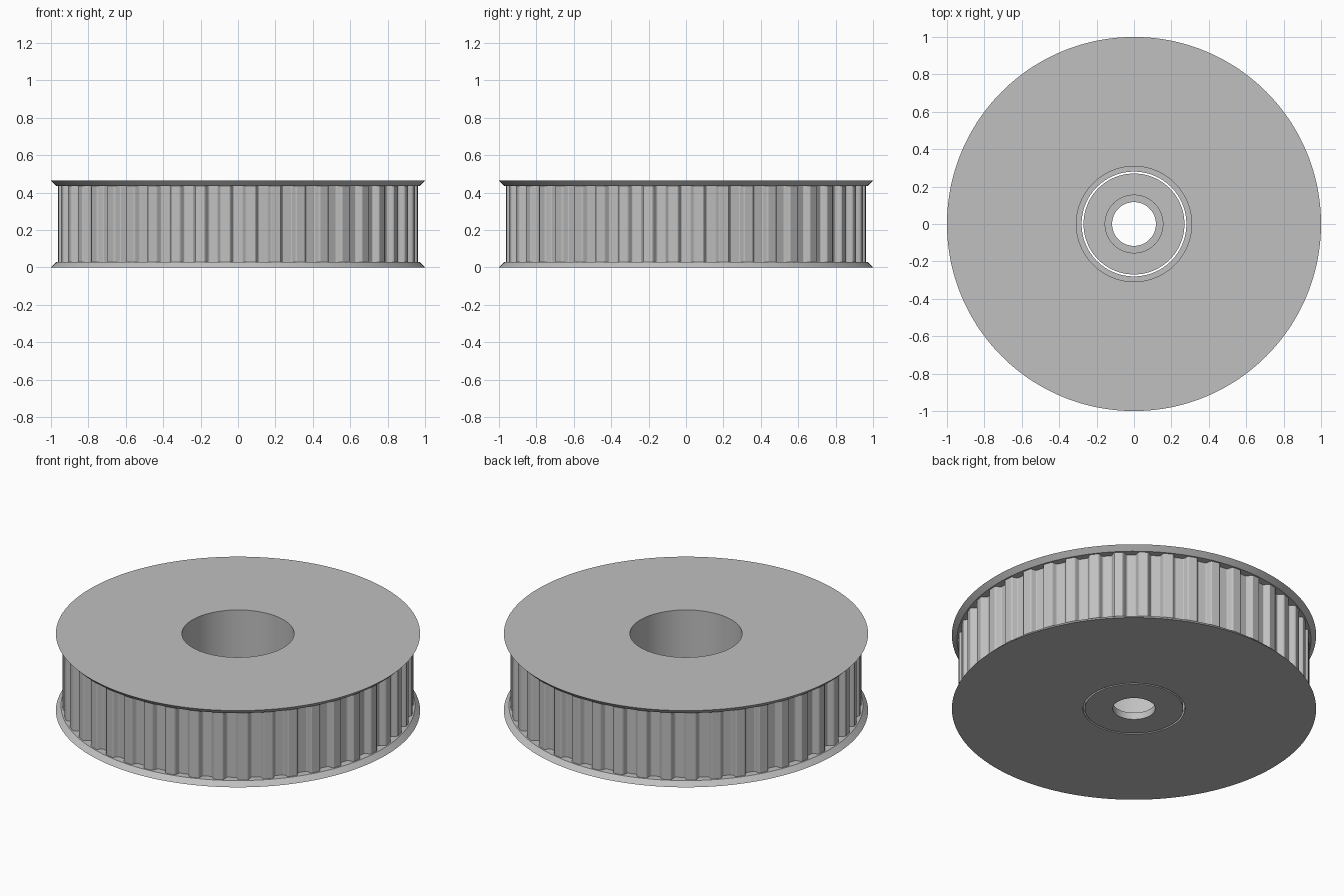
import bpy
import bmesh
from math import sin, cos, pi, tau, radians

if "Cube" in bpy.data.objects:
    bpy.data.objects.remove(bpy.data.objects["Cube"], do_unlink=True)

HEIGHT = 0.465
RIM = 0.028          # flange thickness
TEETH = 44
TIP, BORE = 0.963, 0.308

grey = bpy.data.materials.new("plain grey")
grey.use_nodes = True
colour = (0.53, 0.53, 0.53, 1)
grey.diffuse_color = colour
grey.node_tree.nodes["Principled BSDF"].inputs["Base Color"].default_value = colour


def finish(name, bm):
    bmesh.ops.recalc_face_normals(bm, faces=bm.faces)
    mesh = bpy.data.meshes.new(name)
    bm.to_mesh(mesh)
    bm.free()
    mesh.materials.append(grey)
    obj = bpy.data.objects.new(name, mesh)
    bpy.context.collection.objects.link(obj)
    bpy.ops.object.select_all(action="DESELECT")
    obj.select_set(True)
    bpy.context.view_layer.objects.active = obj
    bpy.ops.object.shade_smooth_by_angle(angle=radians(25))


def skin_loops(name, loops):
    """Join a closed series of equal-length point loops into a ring solid."""
    bm = bmesh.new()
    rings = [[bm.verts.new(p) for p in loop] for loop in loops]
    for a, b in zip(rings, rings[1:] + rings[:1]):
        for i in range(len(a)):
            j = (i + 1) % len(a)
            bm.faces.new((a[i], a[j], b[j], b[i]))
    finish(name, bm)


def lathe(name, profile, sides=176):
    skin_loops(name, [[(r * cos(tau * i / sides), r * sin(tau * i / sides), z)
                       for i in range(sides)] for r, z in profile])


# Flanges with bevelled rims
lathe("bottom_flange", [(0.28, 0), (1, 0), (0.972, RIM), (0.28, RIM)])
lathe("top_flange", [(BORE, HEIGHT), (1, HEIGHT),
                     (0.972, HEIGHT - RIM), (BORE, HEIGHT - RIM)])

# Toothed ring: (sideways offset, depth) of half a groove, from tip to floor
half = [(0.0465, 0), (0.0425, 0.002), (0.039, 0.006), (0.036, 0.012),
        (0.030, 0.025), (0.027, 0.030), (0.022, 0.033)]
groove = [(-x, d) for x, d in half] + [(x, d) for x, d in reversed(half)]
outline = []
for tooth in range(TEETH):
    for x, depth in groove:
        outline.append((TIP - depth, tau * tooth / TEETH - pi / 2 + x / TIP))


def section(z, radius=None):
    return [((radius or r) * cos(a), (radius or r) * sin(a), z) for r, a in outline]


low, high = RIM, HEIGHT - RIM
skin_loops("toothed_ring", [section(low), section(high),
                            section(high, BORE), section(low, BORE)])

# Loose centre washer with a raised shoulder
lathe("centre_washer", [(0.117, 0), (0.27, 0), (0.27, RIM), (0.157, RIM),
                        (0.157, 0.042), (0.117, 0.042)], 96)
